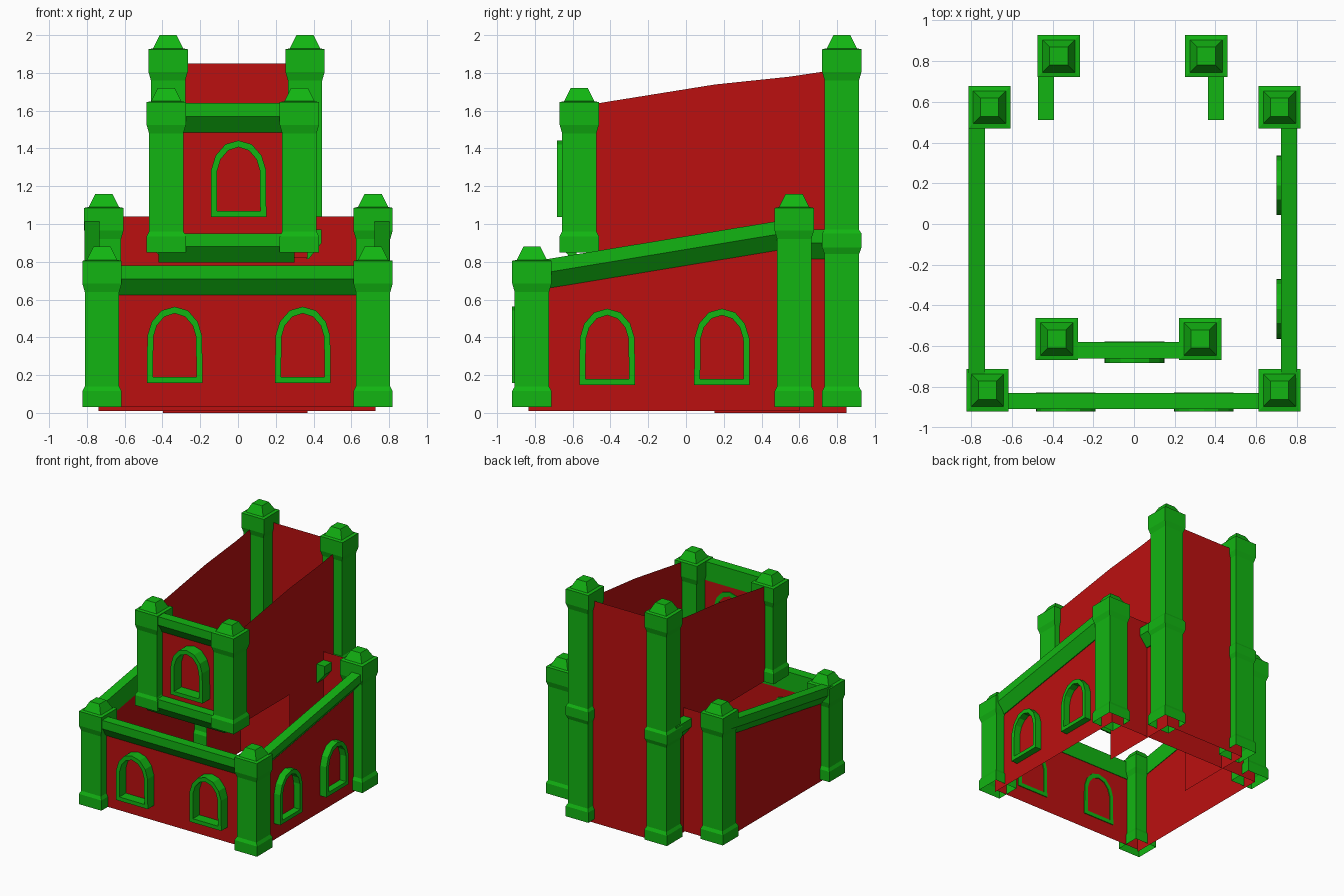
import bpy, bmesh
from mathutils import Vector

if "Cube" in bpy.data.objects:
    bpy.data.objects.remove(bpy.data.objects["Cube"])


def material(name, rgb):
    m = bpy.data.materials.new(name)
    m.diffuse_color = (*rgb, 1)
    m.use_nodes = True
    m.node_tree.nodes["Principled BSDF"].inputs["Base Color"].default_value = m.diffuse_color
    return m


GREEN = material("green_trim", (0.006, 0.46, 0.006))
RED = material("red_wall", (0.5, 0.005, 0.005))


def finish(name, bm, mat):
    bmesh.ops.recalc_face_normals(bm, faces=bm.faces)
    me = bpy.data.meshes.new(name)
    bm.to_mesh(me)
    bm.free()
    me.materials.append(mat)
    ob = bpy.data.objects.new(name, me)
    bpy.context.collection.objects.link(ob)
    return ob


def loft(name, loops, mat, cap_start=True, cap_end=True):
    """Skin a series of closed loops of equal length."""
    bm = bmesh.new()
    rings = [[bm.verts.new(p) for p in loop] for loop in loops]
    n = len(rings[0])
    for a, b in zip(rings, rings[1:]):
        for i in range(n):
            j = (i + 1) % n
            bm.faces.new((a[i], a[j], b[j], b[i]))
    if cap_start:
        bm.faces.new(rings[0])
    if cap_end:
        bm.faces.new(rings[-1])
    return finish(name, bm, mat)


def pillar(name, x, y, z0, z1, band=None):
    """Square pillar: foot, shaft, optional belt, cap and blunt pyramid."""
    prof = [(.104, z0), (.104, z0 + .085), (.091, z0 + .11)]
    if band:
        prof += [(.091, band), (.104, band + .035), (.104, band + .11), (.091, band + .13)]
    prof += [(.091, z1 - .24), (.104, z1 - .195), (.104, z1 - .075),
             (.08, z1 - .07), (.045, z1)]
    loops = [[(x + sx * h, y + sy * h, z) for sx, sy in ((-1, -1), (1, -1), (1, 1), (-1, 1))]
             for h, z in prof]
    loft(name, loops, GREEN, cap_start=False)


def beam(name, a, b, out):
    """Crown moulding from a to b (inner top edge), flaring toward out."""
    prof = [(0, 0), (.08, 0), (.08, -.07), (.012, -.155), (0, -.155)]
    out = Vector(out)
    loops = [[Vector(p) + out * d + Vector((0, 0, h)) for d, h in prof] for p in (a, b)]
    loft(name, loops, GREEN)


def wall(name, *pts):
    """Single thin sheet."""
    bm = bmesh.new()
    bm.faces.new([bm.verts.new(p) for p in pts])
    finish(name, bm, RED)


def window(name, place):
    """Arched frame; place(u, z, side) gives the 3D point, side 0 inner, 1 outer."""
    half = [(.147, 0), (.145, .25), (.122, .325), (.07, .385)]
    inner_half = [(.115, .032), (.113, .245), (.095, .305), (.055, .352)]
    outer = half + [(0, .405)] + [(-u, z) for u, z in reversed(half)]
    inner = inner_half + [(0, .37)] + [(-u, z) for u, z in reversed(inner_half)]
    bm = bmesh.new()
    rings = []
    for pts, side in ((outer, 0), (outer, 1), (inner, 1), (inner, 0)):
        rings.append([bm.verts.new(place(u, z, side)) for u, z in pts])
    n = len(outer)
    for k in range(4):
        a, b = rings[k], rings[(k + 1) % 4]
        for i in range(n):
            j = (i + 1) % n
            bm.faces.new((a[i], a[j], b[j], b[i]))
    finish(name, bm, GREEN)


# Pillars
pillar("lower_front_pillar_left", -.72, -.816, .03, .88)
pillar("lower_front_pillar_right", .715, -.816, .03, .88)
pillar("lower_back_pillar_left", -.71, .573, .03, 1.16)
pillar("lower_back_pillar_right", .715, .573, .03, 1.16)
pillar("tower_front_pillar_left", -.38, -.565, .85, 1.72)
pillar("tower_front_pillar_right", .325, -.565, .85, 1.72)
pillar("tower_back_pillar_left", -.37, .825, .03, 2.0, band=.84)
pillar("tower_back_pillar_right", .355, .825, .03, 2.0, band=.84)

# Mouldings on top of the lower walls
beam("front_moulding", (-.72, -.83, .78), (.715, -.83, .78), (0, -1, 0))
beam("right_moulding", (.722, -.82, .80), (.722, .573, 1.03), (1, 0, 0))
beam("left_moulding", (-.733, -.82, .80), (-.733, .573, 1.03), (-1, 0, 0))

# Mouldings of the tower
beam("tower_front_lower_moulding", (-.42, -.58, .95), (.30, -.58, .95), (0, -1, 0))
beam("tower_front_upper_moulding", (-.38, -.58, 1.64), (.325, -.58, 1.64), (0, -1, 0))
beam("tower_side_moulding_right", (.363, .51, .97), (.363, .80, .97), (1, 0, 0))
beam("tower_side_moulding_left", (-.392, .51, .97), (-.392, .80, .97), (-1, 0, 0))

# Lower walls
wall("front_wall", (-.735, -.835, .03), (.725, -.835, .03), (.725, -.835, .76), (-.735, -.835, .76))
for name, x in (("right_wall", .727), ("left_wall", -.738)):
    wall(name, (x, -.835, .01), (x, .6, .01), (x, .6, 1.0), (x, -.835, .76))
wall("back_wall", (-.738, .6, .01), (.727, .6, .01), (.727, .6, 1.04), (-.738, .6, 1.04))

# Tower walls: sloped top, rear part reaching the ground
for name, x in (("tower_right_wall", .368), ("tower_left_wall", -.397)):
    wall(name, (x, -.585, .85), (x, .15, .85), (x, .15, 0), (x, .85, 0), (x, .85, 1.825),
         (x, .55, 1.78), (x, .15, 1.738), (x, -.585, 1.62))
wall("tower_front_wall", (-.397, -.585, .82), (.368, -.585, .82), (.368, -.585, 1.62), (-.397, -.585, 1.62))
wall("tower_back_wall", (-.397, .85, 0), (.368, .85, 0), (.368, .85, 1.85), (-.397, .85, 1.85))

# Window frames
for name, x in (("front_window_left", -.335), ("front_window_right", .343)):
    window(name, lambda u, z, s, x=x: (x + u, (-.828, -.92)[s], .157 + z))
for name, y in (("right_window_front", -.417), ("right_window_back", .19)):
    window(name, lambda u, z, s, y=y: (((.70, .785)[s]), y + u, .147 + z))
window("tower_window", lambda u, z, s: (u + .003, (-.578, -.683)[s], 1.037 + z))
